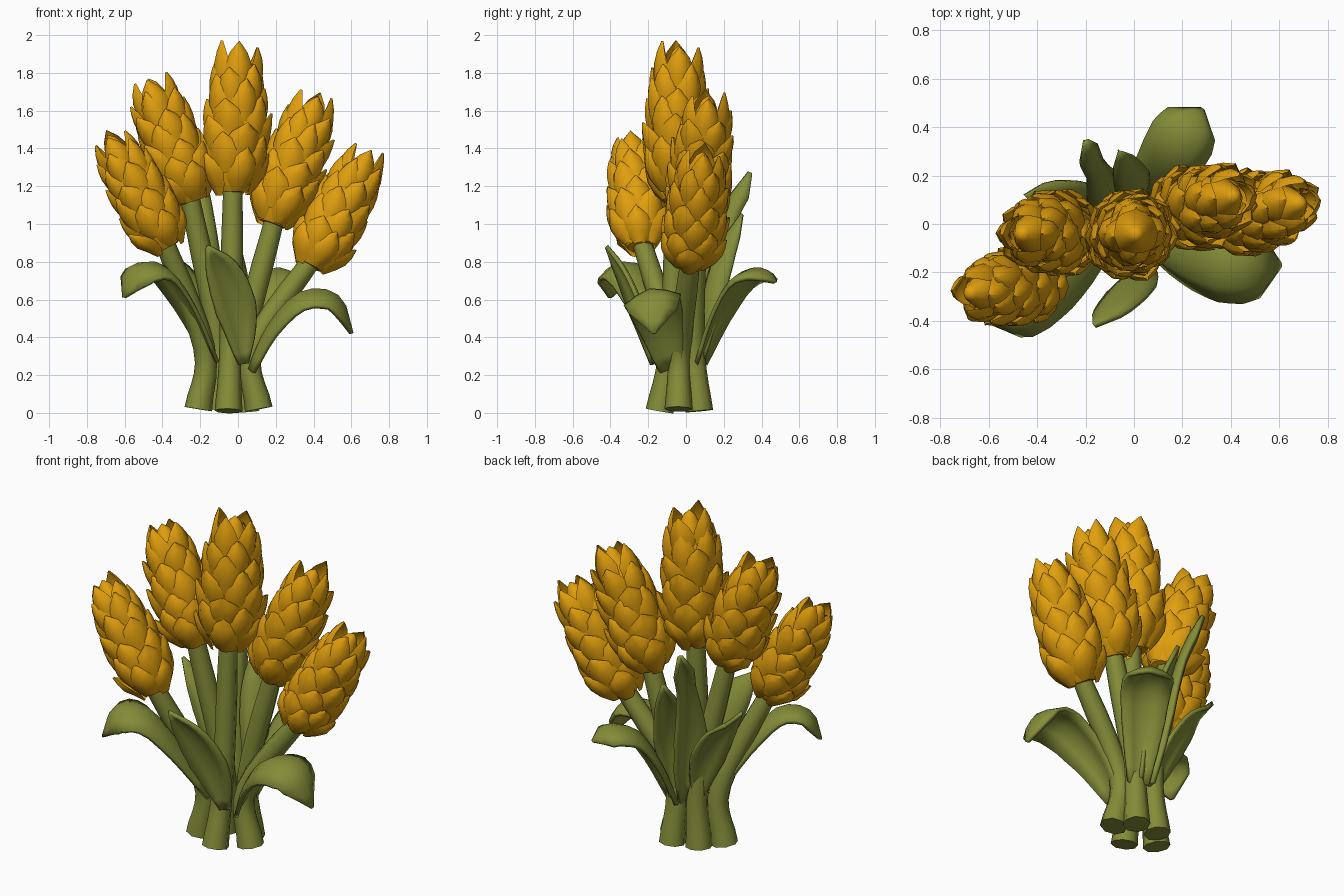
import bpy, bmesh, math, random
from mathutils import Vector

random.seed(4)
if "Cube" in bpy.data.objects:
    bpy.data.objects.remove(bpy.data.objects["Cube"])


def material(name, rgb):
    m = bpy.data.materials.new(name)
    m.use_nodes = True
    m.diffuse_color = (*rgb, 1)
    bsdf = next(n for n in m.node_tree.nodes if n.type == 'BSDF_PRINCIPLED')
    bsdf.inputs["Base Color"].default_value = (*rgb, 1)
    bsdf.inputs["Roughness"].default_value = 0.8
    return m


GREEN = material("leaf green", (0.23, 0.265, 0.04))
ORANGE = material("golden orange", (0.75, 0.345, 0.004))


def finish(name, bm, mat, angle=50, recalc=True):
    if recalc:
        bmesh.ops.recalc_face_normals(bm, faces=bm.faces)
    me = bpy.data.meshes.new(name)
    bm.to_mesh(me)
    bm.free()
    me.materials.append(mat)
    ob = bpy.data.objects.new(name, me)
    bpy.context.collection.objects.link(ob)
    bpy.ops.object.select_all(action='DESELECT')
    ob.select_set(True)
    bpy.context.view_layer.objects.active = ob
    bpy.ops.object.shade_smooth_by_angle(angle=math.radians(angle))
    return ob


def lerp(values, t):
    """Piecewise linear lookup in evenly spaced values."""
    f = min(max(t, 0), 1) * (len(values) - 1)
    i = min(int(f), len(values) - 2)
    return values[i] + (values[i + 1] - values[i]) * (f - i)


def spline(points, n):
    """Smooth path through the points, n + 1 samples."""
    p = [Vector(q) for q in points]
    p = [2 * p[0] - p[1]] + p + [2 * p[-1] - p[-2]]
    out = []
    for k in range(n + 1):
        f = k / n * (len(p) - 3)
        i = min(int(f), len(p) - 4)
        t = f - i
        a, b, c, d = p[i:i + 4]
        out.append(0.5 * (2 * b + (c - a) * t + (2 * a - 5 * b + 4 * c - d) * t * t
                          + (3 * b - a - 3 * c + d) * t ** 3))
    return out


def tangent(path, i):
    return (path[min(i + 1, len(path) - 1)] - path[max(i - 1, 0)]).normalized()


def bridge(bm, rows, closed):
    for a, b in zip(rows, rows[1:]):
        n = len(a)
        for j in range(n if closed else n - 1):
            k = (j + 1) % n
            bm.faces.new((a[j], a[k], b[k], b[j]))


def stem(name, points):
    bm = bmesh.new()
    path = spline(points, 10)
    rows = []
    for i, p in enumerate(path):
        t = tangent(path, i)
        x = Vector((0, 1, 0)).cross(t).normalized()
        y = t.cross(x)
        r = lerp((0.074, 0.064, 0.058, 0.058, 0.058, 0.05), i / 10)
        rows.append([bm.verts.new(p + r * (x * math.cos(a) + y * math.sin(a)))
                     for a in (math.tau * j / 8 for j in range(8))])
    bridge(bm, rows, True)
    bm.faces.new(rows[0])
    bm.faces.new(rows[-1])
    finish(name, bm, GREEN)


LEAF_SHAPE = (0.4, 0.65, 0.85, 0.97, 1, 0.85, 0.04)


def leaf(name, points, side, width, cup=0.4, shape=LEAF_SHAPE):
    bm = bmesh.new()
    path = spline(points, 12)
    rows = []
    for i, p in enumerate(path):
        t = tangent(path, i)
        s = Vector(side)
        s = (s - t * s.dot(t)).normalized()
        n = s.cross(t)
        w = width / 2 * lerp(shape, i / 12)
        rows.append([bm.verts.new(p + s * u * w + n * cup * w * (abs(u) ** 1.5 - 0.4))
                     for u in (-1, -0.5, 0, 0.5, 1)])
    bridge(bm, rows, False)
    ob = finish(name, bm, GREEN, 60)
    mod = ob.modifiers.new("thickness", 'SOLIDIFY')
    mod.thickness = 0.022
    mod.offset = 0


HEAD = (0.08, 0.127, 0.138, 0.139, 0.136, 0.13, 0.121, 0.109, 0.092, 0.068, 0.035)
PETAL = (0.55, 0.95, 1, 0.66, 0.03)


def flower_head(name, base, tip, scale):
    """Solid core wrapped in staggered rings of broad pointed petals."""
    base, tip = Vector(base), Vector(tip)
    axis = tip - base
    z = axis.normalized()
    x = Vector((0, 1, 0)).cross(z).normalized()
    y = z.cross(x)
    bm = bmesh.new()

    def place(s, a, r):
        return bm.verts.new(base + axis * s + (x * math.cos(a) + y * math.sin(a)) * r * scale)

    # core with a domed top
    rows = [[place(s / 10 * 0.93, math.tau * j / 10, lerp(HEAD, s / 10) * 0.95)
             for j in range(10)] for s in range(11)]
    bridge(bm, rows, True)
    bm.faces.new(rows[0][::-1])
    top = bm.verts.new(base + axis * 0.97)
    for j in range(10):
        bm.faces.new((rows[-1][j], rows[-1][(j + 1) % 10], top))
    # petals
    for ring in range(7):
        count = 5 if ring < 6 else 4
        for k in range(count):
            a0 = math.tau * (k + 0.5 * (ring % 2)) / count + random.uniform(-0.15, 0.15)
            s0 = -0.01 + ring * 0.117 + random.uniform(-0.02, 0.02)
            length = 0.27 + random.uniform(-0.025, 0.03)
            flare = random.uniform(0.025, 0.055)
            half = math.pi / count * 1.12
            rows = []
            for i in range(5):
                v = i / 4
                row = []
                for u in (-1, -0.5, 0, 0.5, 1):
                    s = s0 + length * v
                    r = lerp(HEAD, s) * 0.98 + flare * v * v
                    r += 0.036 * (1 - u * u) * math.sin(math.pi * (0.12 + 0.78 * v))
                    row.append(place(s, a0 + u * half * PETAL[i], r))
                rows.append(row)
            bridge(bm, rows, False)
    finish(name, bm, ORANGE, 55, recalc=False)


# stems and flower heads: foot, waist, head base, head tip, head thickness
flowers = {
    "far_right": ((-0.21, -0.06, 0.02), (-0.18, -0.07, 0.35), (-0.37, -0.24, 0.88),
                  (-0.7, -0.29, 1.49), 0.92),
    "right": ((-0.12, 0.05, 0.02), (-0.11, 0.03, 0.4), (-0.24, -0.04, 1.12),
              (-0.48, -0.04, 1.79), 0.98),
    "middle": ((-0.05, -0.14, 0.01), (-0.04, -0.08, 0.4), (-0.03, -0.05, 1.17),
               (0.01, -0.04, 1.97), 1.02),
    "left": ((0.04, 0.07, 0.01), (0.04, 0.04, 0.4), (0.18, 0.05, 1.0),
             (0.43, 0.12, 1.7), 0.98),
    "far_left": ((0.11, -0.04, 0.02), (0.08, -0.03, 0.35), (0.38, 0.02, 0.78),
                 (0.71, 0.09, 1.4), 0.97),
}
for label, (foot, waist, base, tip, scale) in flowers.items():
    inside = Vector(base).lerp(Vector(tip), 0.1)
    stem(label + "_stem", (foot, waist, inside))
    flower_head(label + "_flower", base, tip, scale)

# drooping leaves
leaf("right_front_leaf", ((-0.13, -0.08, 0.28), (-0.26, -0.2, 0.56), (-0.4, -0.3, 0.75),
                          (-0.53, -0.37, 0.75), (-0.6, -0.4, 0.61)), (0.6, -0.8, -0.2), 0.28)
leaf("left_front_leaf", ((0.07, -0.08, 0.23), (0.18, -0.13, 0.45), (0.34, -0.18, 0.61),
                         (0.51, -0.18, 0.6), (0.6, -0.17, 0.42)), (0, 1, 0.2), 0.3)
leaf("left_back_leaf", ((0.03, 0.07, 0.26), (0.08, 0.16, 0.5), (0.15, 0.27, 0.69),
                        (0.22, 0.39, 0.74), (0.28, 0.47, 0.69)), (-0.85, 0.5, 0), 0.27)

# upright leaves
POINTED = (0.25, 0.7, 1, 0.95, 0.7, 0.04)
CURLED = (0.4, 0.9, 1, 0.75, 0.55, 0.6, 0.1)
leaf("front_leaf", ((0.03, -0.17, 0.26), (0.0, -0.23, 0.5), (-0.07, -0.32, 0.72),
                    (-0.16, -0.42, 0.88)), (1, 0.3, 0), 0.22, 0.35, POINTED)
leaf("tall_back_leaf", ((-0.05, 0.08, 0.28), (-0.11, 0.13, 0.7), (-0.15, 0.22, 1.03),
                        (-0.2, 0.34, 1.27)), (-0.6, -0.75, 0.3), 0.18, 0.7, CURLED)
leaf("back_leaf", ((0.02, 0.08, 0.28), (0.02, 0.13, 0.6), (-0.02, 0.2, 0.85),
                   (-0.06, 0.3, 1.05)), (-0.7, -0.7, 0), 0.16, 0.5, POINTED)
leaf("right_back_leaf", ((-0.1, 0.04, 0.28), (-0.18, 0.08, 0.53), (-0.3, 0.11, 0.75),
                         (-0.45, 0.12, 0.92)), (-0.7, -0.1, 0.7), 0.18, 0.35, POINTED)
